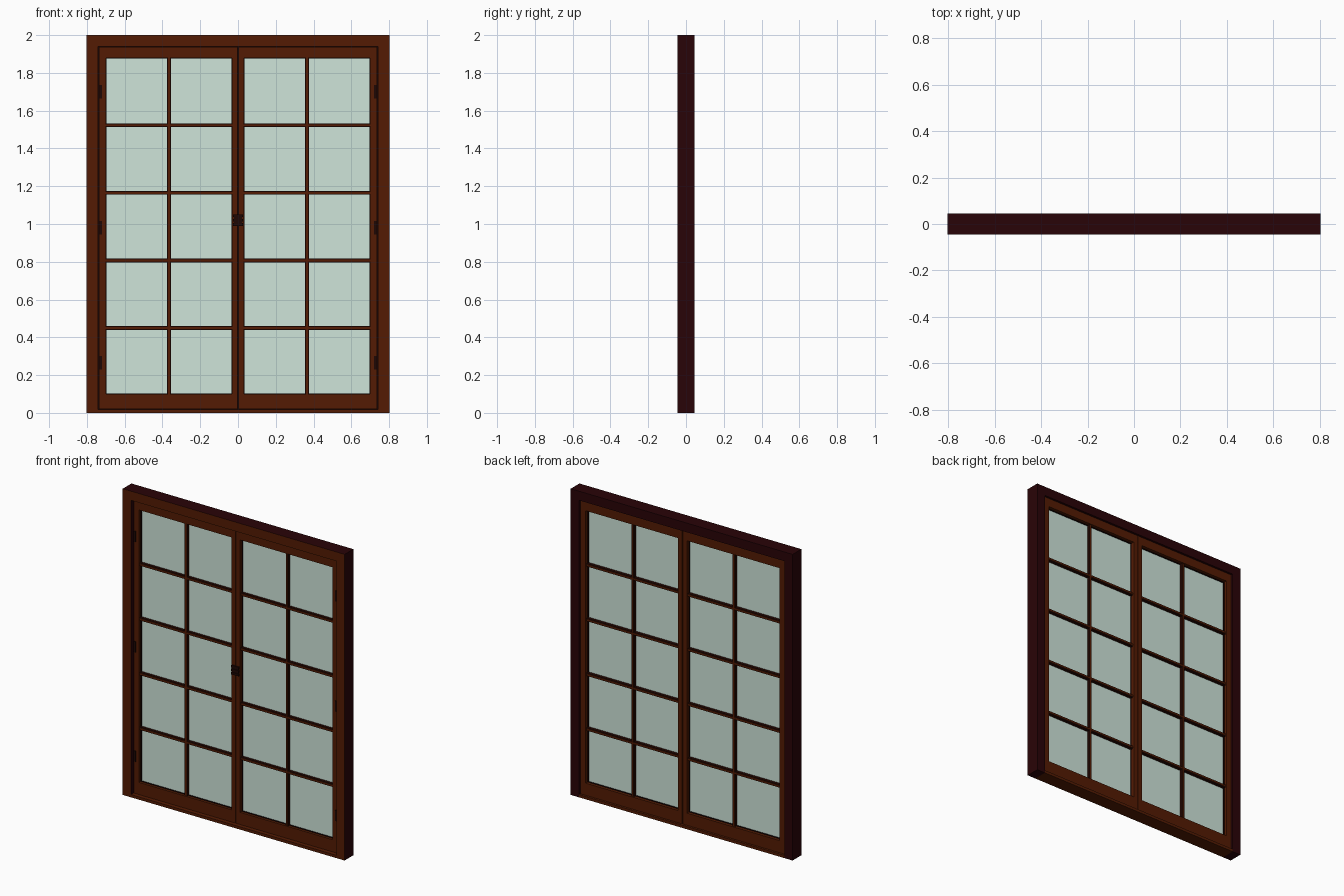
import bpy
import bmesh

cube = bpy.data.objects.get("Cube")
if cube:
    bpy.data.objects.remove(cube, do_unlink=True)


def make_material(name, rgb):
    mat = bpy.data.materials.new(name)
    mat.use_nodes = True
    mat.diffuse_color = (*rgb, 1)
    bsdf = mat.node_tree.nodes["Principled BSDF"]
    bsdf.inputs["Base Color"].default_value = (*rgb, 1)
    bsdf.inputs["Roughness"].default_value = 0.6
    return mat


BROWN = make_material("warm brown wood", (0.088, 0.011, 0.001))
DARK_RED = make_material("dark red wood", (0.022, 0.001, 0.002))
DARK_BROWN = make_material("dark brown wood", (0.022, 0.003, 0.001))
SHADOW = make_material("blackish brown seal", (0.008, 0.001, 0.0005))
GLASS = make_material("pale green glass", (0.62, 0.78, 0.70))
METAL = make_material("dark bronze metal", (0.013, 0.002, 0.001))


def boxes(name, mats, extents):
    """One object made of boxes, each given as x, y and z ranges."""
    bm = bmesh.new()
    for xs, ys, zs in extents:
        verts = bmesh.ops.create_cube(bm, size=1)["verts"]
        for v in verts:
            v.co = [min(r) if c < 0 else max(r) for c, r in zip(v.co, (xs, ys, zs))]
    mesh = bpy.data.meshes.new(name)
    bm.normal_update()
    bm.to_mesh(mesh)
    bm.free()
    for mat in mats:
        mesh.materials.append(mat)
    # With two materials, the second goes on the faces turned to the front
    if len(mats) > 1:
        for face in mesh.polygons:
            face.material_index = int(face.normal.y < -0.5)
    obj = bpy.data.objects.new(name, mesh)
    bpy.context.collection.objects.link(obj)
    return obj


def ring(x0, x1, z0, z1, ys, side0, side1, bottom, top):
    """Four boxes framing a rectangular opening."""
    return [((x0, x0 + side0), ys, (z0, z1)),
            ((x1 - side1, x1), ys, (z0, z1)),
            ((x0 + side0, x1 - side1), ys, (z0, z0 + bottom)),
            ((x0 + side0, x1 - side1), ys, (z1 - top, z1))]


# Outer frame: jambs and head are dark, with a brown front
W, H, D = 0.802, 2.0, 0.045
JAMB, SILL = 0.06, 0.018
for side, label in ((-1, "right"), (1, "left")):
    boxes(label + "_jamb", [DARK_RED, BROWN],
          [((side * (W - JAMB), side * W), (-D, D), (0, H))])
boxes("head", [DARK_RED, BROWN], [((JAMB - W, W - JAMB), (-D, D), (H - JAMB, H))])
boxes("sill", [BROWN], [((JAMB - W, W - JAMB), (-D, D), (0, SILL))])

# Dark seal closing the gap around and between the sashes
SEAL_Y = (-0.012, 0.025)
boxes("sash_seal", [SHADOW],
      ring(JAMB - W, W - JAMB, SILL, H - JAMB, SEAL_Y, 0.02, 0.02, 0.02, 0.02)
      + [((-0.01, 0.01), SEAL_Y, (SILL, H - JAMB))])

# Sash and pane opening sizes, mirrored for the two sides
SASH_Y = (-0.023, 0.036)
IN0, IN1, LOW, HIGH = 0.032, 0.70, 0.10, 1.88
S0, S1, SZ0, SZ1 = 0.002, 0.737, 0.021, 1.936
ROWS, PITCH, EDGE = 5, 0.3575, 0.003
mid = (IN0 + IN1) / 2


def mirrored(extents, side):
    return [((side * xs[0], side * xs[1]), ys, zs) for xs, ys, zs in extents]


for side, label in ((-1, "right"), (1, "left")):
    # Stiles and rails
    boxes(label + "_sash", [BROWN], mirrored(
        ring(S0, S1, SZ0, SZ1, SASH_Y, IN0 - S0, S1 - IN1, LOW - SZ0, SZ1 - HIGH), side))
    # Glass pane and its dark glazing bead
    boxes(label + "_glass", [GLASS], mirrored(
        [((IN0, IN1), (0.002, 0.008), (LOW, HIGH))], side))
    boxes(label + "_glazing_bead", [SHADOW], mirrored(
        ring(IN0, IN1, LOW, HIGH, (-0.006, 0.016), EDGE, EDGE, EDGE, EDGE), side))
    # Glazing bars: a wide dark core with narrow brown caps
    for part, mat, half, ys in (("bar_cores", DARK_BROWN, 0.010, (-0.014, 0.026)),
                                ("bar_caps", BROWN, 0.005, (-0.017, 0.029))):
        bars = [((mid - half, mid + half), ys, (LOW, HIGH))]
        for i in range(1, ROWS):
            z = HIGH - PITCH * i
            bars.append(((IN0, IN1), ys, (z - half, z + half)))
        boxes(label + "_" + part, [mat], mirrored(bars, side))
    # Hinges on the outer stile
    boxes(label + "_hinges", [METAL], mirrored(
        [((0.721, 0.734), (-0.028, -0.015), (z - 0.035, z + 0.035))
         for z in (0.265, 0.98, 1.70)], side))

# Latch across the meeting stiles: a plate with three bars
boxes("latch", [METAL],
      [((-0.022, 0.022), (-0.027, -0.015), (0.99, 1.05))]
      + [((-0.027, 0.027), (-0.032, -0.020), (z - 0.007, z + 0.007))
         for z in (0.997, 1.02, 1.043)])
